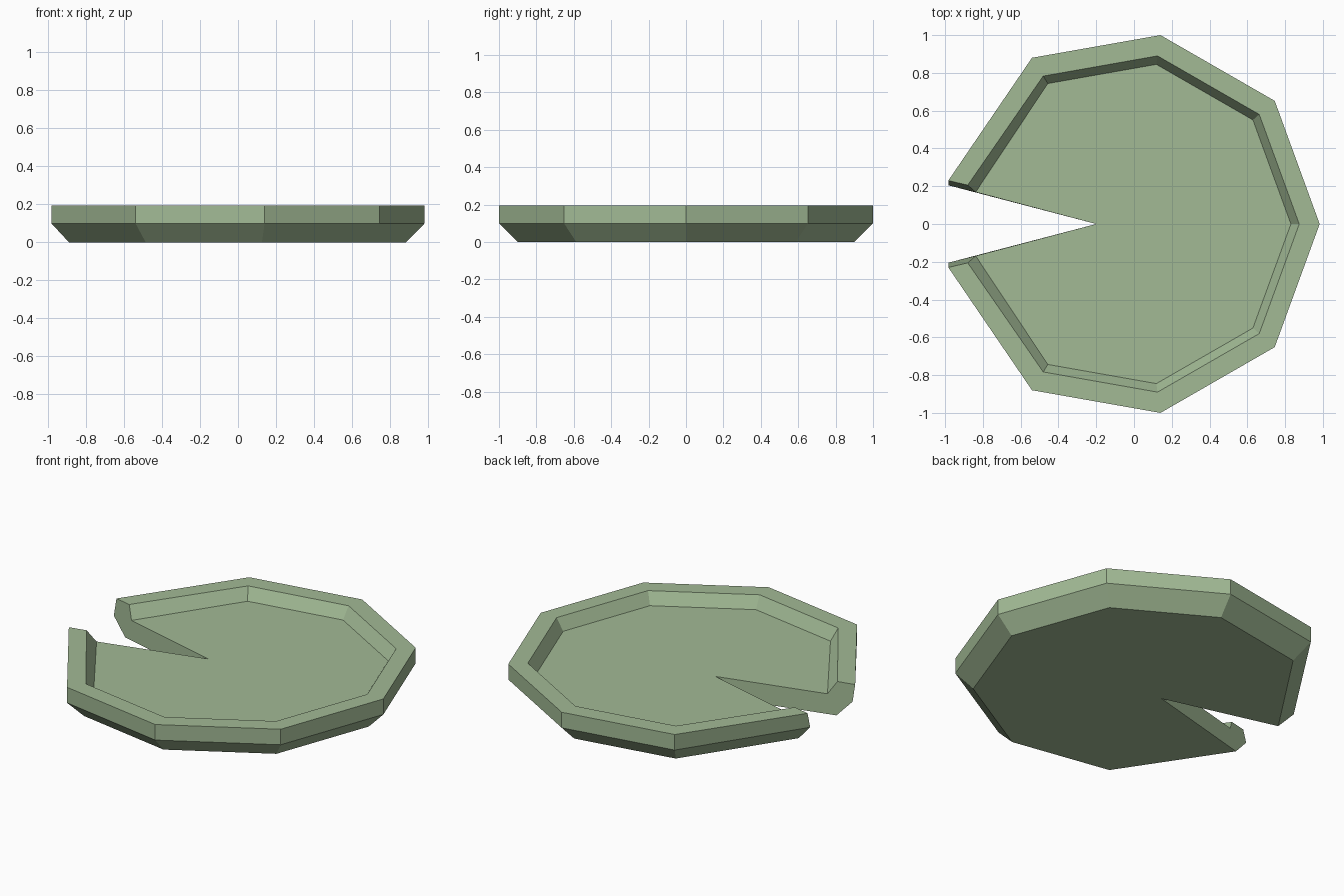
import bpy
import bmesh

cube = bpy.data.objects.get("Cube")
if cube:
    bpy.data.objects.remove(cube)

# Leaf colour
green = bpy.data.materials.new("leaf green")
green.use_nodes = True
color = (0.36, 0.49, 0.30, 1)
green.diffuse_color = color
green.node_tree.nodes["Principled BSDF"].inputs["Base Color"].default_value = color

# Half outline from the notch tip round to the front point, then mirrored
half = [(-0.54, 0.88), (0.14, 1.0), (0.745, 0.652)]
outline = half + [(0.983, 0)] + [(x, -y) for x, y in reversed(half)]

# Cross-section of the rim: scale, height, notch corner
section = [
    (0.90, 0.0, (-0.89, 0.182)),
    (1.00, 0.1, (-0.983, 0.205)),
    (1.00, 0.195, (-0.983, 0.23)),
    (0.89, 0.195, (-0.88, 0.206)),
    (0.845, 0.123, (-0.838, 0.169)),
]
APEX = -0.2

bm = bmesh.new()
rings = []
for scale, z, (cx, cy) in section:
    points = [(cx, cy)] + [(x * scale, y * scale) for x, y in outline] + [(cx, -cy)]
    rings.append([bm.verts.new((x, y, z)) for x, y in points])

# Underside, outer wall, rim and inner wall
for low, high in zip(rings, rings[1:]):
    for i in range(len(low) - 1):
        bm.faces.new((low[i], low[i + 1], high[i + 1], high[i]))

# Floor and base, split by the notch
apex_low = bm.verts.new((APEX, 0, section[0][1]))
apex_top = bm.verts.new((APEX, 0, section[-1][1]))
bm.faces.new(rings[0] + [apex_low])
bm.faces.new(rings[-1] + [apex_top])

# Notch walls
for end in (0, -1):
    bm.faces.new([ring[end] for ring in rings] + [apex_top, apex_low])

bmesh.ops.recalc_face_normals(bm, faces=bm.faces)
mesh = bpy.data.meshes.new("lily_pad")
bm.to_mesh(mesh)
bm.free()
mesh.materials.append(green)
pad = bpy.data.objects.new("lily_pad", mesh)
bpy.context.collection.objects.link(pad)
